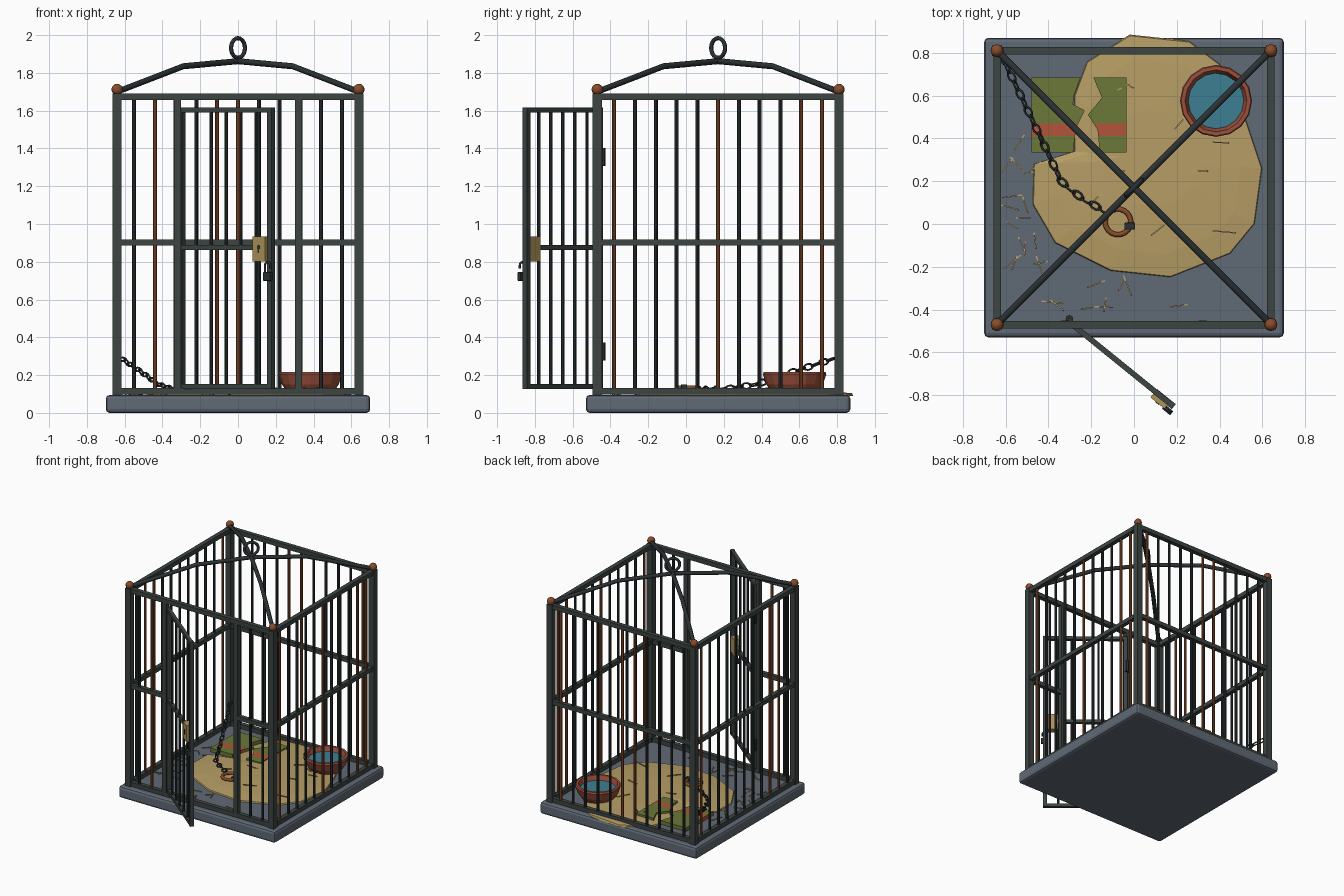
import bpy, bmesh, math, random
from mathutils import Matrix, Vector

cube = bpy.data.objects.get("Cube")
if cube:
    bpy.data.objects.remove(cube, do_unlink=True)
random.seed(4)


def material(name, *rgb):
    m = bpy.data.materials.new(name)
    m.use_nodes = True
    m.diffuse_color = (*rgb, 1)
    m.node_tree.nodes["Principled BSDF"].inputs["Base Color"].default_value = (*rgb, 1)
    return m


IRON = material("grey iron", .045, .058, .055)
DARK = material("dark iron", .024, .031, .034)
RUST = material("rust", .25, .072, .024)
STONE = material("slate stone", .117, .144, .178)
STRAW = material("straw", .47, .34, .13)
GREEN = material("blanket green", .147, .188, .04)
RED = material("stripe red", .45, .087, .042)
CLAY = material("clay", .33, .08, .045)
WATER = material("water", .047, .21, .29)
BRASS = material("brass", .43, .29, .10)

CY, HALF = .17, .64          # cage centre and half width
TOP, FLOOR = 1.69, .09


def finish(name, bm, *mats, smooth=False):
    bmesh.ops.recalc_face_normals(bm, faces=bm.faces)
    me = bpy.data.meshes.new(name)
    bm.to_mesh(me)
    bm.free()
    for m in mats:
        me.materials.append(m)
    ob = bpy.data.objects.new(name, me)
    bpy.context.collection.objects.link(ob)
    if smooth:
        for p in me.polygons:
            p.use_smooth = True
    return ob


def box(name, loc, size, mat, frame=Matrix(), bevel=0):
    bm = bmesh.new()
    bmesh.ops.create_cube(bm, size=1, matrix=frame @ Matrix.Translation(loc) @ Matrix.Diagonal((*size, 1)))
    if bevel:
        bmesh.ops.bevel(bm, geom=bm.edges[:], offset=bevel, segments=2, affect='EDGES', profile=.5)
    return finish(name, bm, mat)


def rod(name, a, b, r, mat, frame=Matrix(), sides=8):
    a, b = frame @ Vector(a), frame @ Vector(b)
    d = b - a
    m = Matrix.Translation((a + b) / 2) @ d.to_track_quat('Z', 'Y').to_matrix().to_4x4()
    bm = bmesh.new()
    bmesh.ops.create_cone(bm, cap_ends=True, segments=sides, radius1=r, radius2=r, depth=d.length, matrix=m)
    return finish(name, bm, mat)


def lathe(name, profile, mat, frame=Matrix(), steps=16, smooth=False):
    """Spin (radius, height) points around local z."""
    bm = bmesh.new()
    vs = [bm.verts.new((r, 0, z)) for r, z in profile]
    es = [bm.edges.new(p) for p in zip(vs, vs[1:])]
    bmesh.ops.spin(bm, geom=vs + es, cent=(0, 0, 0), axis=(0, 0, 1), angle=math.tau, steps=steps)
    bmesh.ops.remove_doubles(bm, verts=bm.verts, dist=1e-5)
    bm.transform(frame)
    return finish(name, bm, mat, smooth=smooth)


def ring(name, major, minor, mat, frame, steps=16, sides=6):
    circle = [(major + minor * math.cos(math.tau * i / sides), minor * math.sin(math.tau * i / sides))
              for i in range(sides + 1)]
    return lathe(name, circle, mat, frame, steps, True)


def tube(name, points, r, mat):
    cu = bpy.data.curves.new(name, 'CURVE')
    cu.dimensions = '3D'
    cu.bevel_depth, cu.bevel_resolution, cu.use_fill_caps = r, 2, True
    s = cu.splines.new('POLY')
    s.points.add(len(points) - 1)
    for p, co in zip(s.points, points):
        p.co = (*co, 1)
    cu.materials.append(mat)
    ob = bpy.data.objects.new(name, cu)
    bpy.context.collection.objects.link(ob)
    return ob


# Stone base
box("stone_base", (0, CY, .0475), (1.4, 1.4, .095), STONE, bevel=.02)

# Four sides, each built in a frame whose local -y faces outward
RUSTY = {"front": {-4}, "right": {-5, 0, 4, 5}, "back": {-5, 0, 1}, "left": {-5, 3, 4}}
for n, side in enumerate(RUSTY):
    F = Matrix.Translation((0, CY, 0)) @ Matrix.Rotation(n * math.pi / 2, 4, 'Z')
    box(side + "_post", (-HALF, -HALF, (TOP + FLOOR) / 2), (.048, .048, TOP - FLOOR), IRON, F)
    ball = bmesh.new()
    bmesh.ops.create_uvsphere(ball, u_segments=12, v_segments=8, radius=.03,
                              matrix=F @ Matrix.Translation((-HALF, -HALF, 1.712)))
    finish(side + "_corner_ball", ball, RUST, smooth=True)
    for part, z in (("top", 1.674), ("bottom", .115)):
        box(f"{side}_{part}_rail", (0, -HALF, z), (2 * HALF, .035, .035), IRON, F)
    if side == "front":
        for s in (-1, 1):
            box("doorway_post", (s * .32, -HALF, .88), (.036, .036, 1.56), IRON, F)
            box("front_middle_rail", (s * .48, -HALF, .902), (.32, .033, .033), IRON, F)
    else:
        box(side + "_middle_rail", (0, -HALF, .902), (2 * HALF, .033, .033), IRON, F)
    for i in range(-5, 6):
        if side != "front" or abs(i) > 3:
            rod(side + "_bar", (i * .11, -HALF, .1), (i * .11, -HALF, 1.67), .0105,
                RUST if i in RUSTY[side] else DARK, F)

# Roof arms and hanging ring
for s in (-1, 1):
    tube("roof_arm", [(k, CY + s * k, z) for k, z in
                      ((-.64, 1.70), (-.29, 1.835), (0, 1.862), (.29, 1.835), (.64, 1.70))], .016, DARK)
ring("hanging_ring", .052, .011, DARK, Matrix.Translation((0, CY, 1.932))
     @ Matrix.Rotation(math.pi / 4, 4, 'Z') @ Matrix.Rotation(math.pi / 2, 4, 'X'), 20, 8)

# Open door, built along local x from its hinge
D = Matrix.Translation((-.30, -.46, 0)) @ Matrix.Rotation(math.radians(-39), 4, 'Z')
W = .61
for x in (0, W):
    box("door_stile", (x, 0, .872), (.03, .03, 1.49), IRON, D)
for z in (.14, .875, 1.603):
    box("door_rail", (W / 2, 0, z), (W, .026, .026), IRON, D)
for i in range(1, 6):
    rod("door_bar", (i * W / 6, 0, .14), (i * W / 6, 0, 1.6), .009, DARK, D)
for z in (.325, 1.355):
    rod("door_hinge", (-.012, .012, z - .047), (-.012, .012, z + .047), .018, DARK, D)

# Lock plate, keyhole and open padlock
box("lock_plate", (.555, -.01, .867), (.085, .05, .132), BRASS, D)
rod("keyhole_top", (.555, -.034, .877), (.555, -.038, .877), .011, DARK, D, 10)
box("keyhole_slot", (.555, -.036, .862), (.008, .004, .03), DARK, D)
box("padlock", (.612, -.03, .722), (.05, .024, .046), DARK, D, .004)
arch = [(.612 + .018 * math.cos(a), -.03, .78 + .018 * math.sin(a)) for a in
        (math.pi * k / 6 for k in range(7))]
tube("padlock_shackle", [D @ Vector(p) for p in [(.63, -.03, .765)] + arch + [(.594, -.03, .74)]], .006, DARK)

# Straw bed: an uneven outline rising in rings to a low mound
outline = [(-.28, .6), (-.22, .76), (-.02, .885), (.26, .855), (.4, .75), (.52, .5), (.6, .26), (.565, 0),
           (.45, -.14), (.17, -.25), (-.11, -.22), (-.37, -.09), (-.475, .09), (-.47, .28), (-.28, .34)]
bm = bmesh.new()
mid = Vector((.08, .3))
rings = []
for k, z in ((1, .09), (.99, .104), (.8, .114), (.4, .122)):
    rings.append([bm.verts.new((*mid.lerp(Vector(p), k), z)) for p in outline])
for lo, hi in zip(rings, rings[1:]):
    for i in range(len(lo)):
        bm.faces.new((lo[i - 1], lo[i], hi[i], hi[i - 1]))
bm.faces.new(rings[-1])
finish("straw_bed", bm, STRAW)


# Loose straws on the floor and on the bed
def straws(count, xs, ys, z):
    for _ in range(count):
        p = Vector((random.uniform(*xs), random.uniform(*ys), z))
        m = Matrix.Translation(p) @ Matrix.Rotation(random.uniform(0, math.pi), 4, 'Z')
        h = random.uniform(.03, .055)
        box("loose_straw", (0, 0, 0), (2 * h, .006, .006), STRAW, m @ Matrix.Rotation(.12, 4, 'Y'))


straws(20, (-.6, -.42), (-.27, .6), .102)
straws(9, (-.4, .5), (-.4, -.28), .102)
straws(12, (-.2, .45), (-.1, .75), .126)

# Torn blanket halves with a red stripe
left = [(-.48, .335), (-.48, .685), (-.25, .685), (-.28, .6), (-.285, .56), (-.23, .53), (-.27, .45), (-.285, .335)]
right = [(-.19, .685), (-.035, .685), (-.035, .335), (-.16, .335), (-.17, .44), (-.215, .51), (-.15, .59)]
for name, pts in (("blanket_left", left), ("blanket_right", right)):
    bm = bmesh.new()
    bm.faces.new([bm.verts.new((*p, .1)) for p in pts])
    for y in (.41, .47):
        bmesh.ops.bisect_plane(bm, geom=bm.verts[:] + bm.edges[:] + bm.faces[:], plane_co=(0, y, 0),
                               plane_no=(0, 1, 0))
    ex = bmesh.ops.extrude_face_region(bm, geom=bm.faces[:], use_keep_orig=True)
    for v in ex["geom"]:
        if isinstance(v, bmesh.types.BMVert):
            v.co.z = .13
    for f in bm.faces:
        f.material_index = int(.41 < f.calc_center_median().y < .47)
    finish(name, bm, GREEN, RED)

# Water bowl
B = Matrix.Translation((.383, .575, 0))
lathe("bowl", [(0, .1), (.115, .1), (.15, .15), (.168, .205), (.163, .217), (.145, .217), (.125, .16), (0, .14)],
      CLAY, B)
rod("bowl_water", (0, 0, .165), (0, 0, .182), .13, WATER, B, 16)

# Chain from the corner post to the floor shackle
path = [Vector(p) for p in ((-.62, .79, .29), (-.51, .56, .215), (-.42, .37, .15), (-.34, .2, .125),
                            (-.25, .125, .125), (-.12, .05, .125))]
total = sum((b - a).length for a, b in zip(path, path[1:]))
LINKS = 20
for n in range(LINKS):
    t = total * (n + .5) / LINKS
    for a, b in zip(path, path[1:]):
        if t <= (b - a).length:
            break
        t -= (b - a).length
    d = (b - a).normalized()
    m = (Matrix.Translation(a + d * t) @ d.to_track_quat('X', 'Z').to_matrix().to_4x4()
         @ Matrix.Rotation(.4 + n % 2 * math.pi / 2, 4, 'X') @ Matrix.Diagonal((1.55, 1, 1, 1)))
    ring("chain_link", .0165, .005, DARK, m, 10, 5)
ring("ankle_shackle", .06, .012, RUST, Matrix.Translation((-.075, .01, .133)), 18, 8)
box("shackle_lock", (-.02, -.01, .133), (.05, .032, .036), DARK, bevel=.004)
